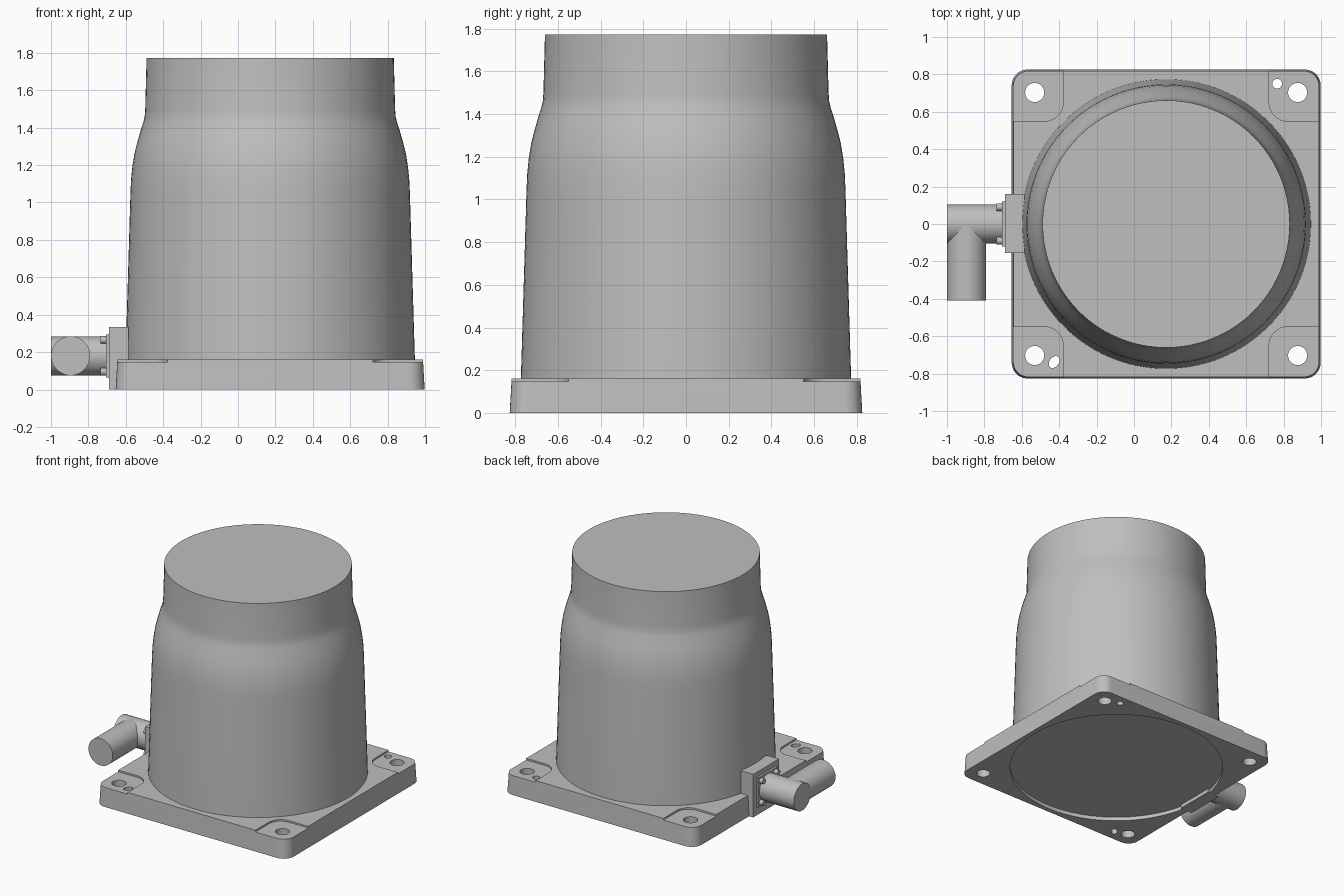
import bpy, bmesh, math
from mathutils import Matrix, Vector

cube = bpy.data.objects.get("Cube")
if cube:
    bpy.data.objects.remove(cube, do_unlink=True)

CX = 0.172          # centre of the base and housing
PIPE_Z = 0.18       # height of the cable connector

grey = bpy.data.materials.new("light grey metal")
grey.use_nodes = True
colour = (0.52, 0.52, 0.52, 1.0)
grey.diffuse_color = colour
grey.node_tree.nodes["Principled BSDF"].inputs["Base Color"].default_value = colour


def finish(name, bm, smooth=True):
    bmesh.ops.recalc_face_normals(bm, faces=bm.faces)
    mesh = bpy.data.meshes.new(name)
    bm.to_mesh(mesh)
    bm.free()
    mesh.materials.append(grey)
    ob = bpy.data.objects.new(name, mesh)
    bpy.context.collection.objects.link(ob)
    if smooth:
        smooth_edges(ob)
    return ob


def smooth_edges(ob):
    bpy.ops.object.select_all(action='DESELECT')
    ob.select_set(True)
    bpy.context.view_layer.objects.active = ob
    bpy.ops.object.shade_smooth_by_angle(angle=math.radians(30))


def loft(name, rings, smooth=True):
    """Capped skin through rings of equal point count."""
    bm = bmesh.new()
    loops = [[bm.verts.new(p) for p in ring] for ring in rings]
    n = len(loops[0])
    for a, b in zip(loops, loops[1:]):
        for i in range(n):
            j = (i + 1) % n
            bm.faces.new((a[i], a[j], b[j], b[i]))
    bm.faces.new(loops[0][::-1])
    bm.faces.new(loops[-1])
    return finish(name, bm, smooth)


def rounded_square(cx, cy, half, radius, z, steps=8):
    pts = []
    for q, (sx, sy) in enumerate([(1, 1), (-1, 1), (-1, -1), (1, -1)]):
        for k in range(steps + 1):
            a = math.pi / 2 * (q + k / steps)
            pts.append((cx + sx * (half - radius) + radius * math.cos(a),
                        cy + sy * (half - radius) + radius * math.sin(a), z))
    return pts


def circle(cx, cy, r, z, n=96):
    return [(cx + r * math.cos(2 * math.pi * i / n),
             cy + r * math.sin(2 * math.pi * i / n), z) for i in range(n)]


def rod(name, start, end, r, n=48):
    """Round bar between two points."""
    start, end = Vector(start), Vector(end)
    d = end - start
    bm = bmesh.new()
    turn = Matrix.Translation((start + end) / 2) @ d.to_track_quat('Z', 'Y').to_matrix().to_4x4()
    bmesh.ops.create_cone(bm, cap_ends=True, segments=n, radius1=r, radius2=r,
                          depth=d.length, matrix=turn)
    return finish(name, bm)


def box(name, lo, hi):
    bm = bmesh.new()
    lo, hi = Vector(lo), Vector(hi)
    bmesh.ops.create_cube(bm, size=1, matrix=Matrix.Translation((lo + hi) / 2)
                          @ Matrix.Diagonal((*(hi - lo), 1)))
    return finish(name, bm, False)


def cut(ob, cutter):
    cutter.hide_render = True
    mod = ob.modifiers.new("cut", 'BOOLEAN')
    mod.operation = 'DIFFERENCE'
    mod.solver = 'EXACT'
    mod.object = cutter
    bpy.context.view_layer.objects.active = ob
    bpy.ops.object.modifier_apply(modifier=mod.name)
    bpy.data.objects.remove(cutter, do_unlink=True)


# Square base with drafted sides
base = loft("base_plate", [rounded_square(CX, 0, 0.826, 0.085, 0.0),
                           rounded_square(CX, 0, 0.817, 0.08, 0.16)], False)

# Sunken corner pads and mounting holes
for sx in (-1, 1):
    for sy in (-1, 1):
        px, py = CX + sx * 0.8, sy * 0.8
        cut(base, loft("pad_cutter", [rounded_square(px, py, 0.25, 0.1, 0.147),
                                      rounded_square(px, py, 0.25, 0.1, 0.3)], False))
        hx, hy = CX + sx * 0.703, sy * 0.703
        cut(base, loft("hole_cutter", [circle(hx, hy, 0.051, z, 32) for z in (-0.1, 0.3)], False))

# Round locating hole and slanted locating slot
cut(base, loft("pin_cutter", [circle(0.765, 0.75, 0.026, z, 24) for z in (-0.1, 0.3)], False))
slot = loft("slot_cutter", [circle(0, 0, 0.025, z, 24) for z in (-0.1, 0.3)], False)
slot.data.transform(Matrix.Translation((-0.427, -0.738, 0)) @ Matrix.Rotation(math.radians(-35), 4, 'Z')
                    @ Matrix.Diagonal((1, 1.4, 1, 1)))
cut(base, slot)

# Shallow round recess underneath
cut(base, loft("recess_cutter", [circle(CX, 0, 0.79, z) for z in (-0.1, 0.03)], False))
smooth_edges(base)

# Housing: tapered body, rounded shoulder and narrower collar
profile = [(0.774, 0.15), (0.747, 1.05), (0.744, 1.12), (0.737, 1.19), (0.726, 1.26),
           (0.711, 1.32), (0.694, 1.38), (0.678, 1.43), (0.671, 1.46), (0.668, 1.50), (0.661, 1.772)]
loft("housing", [circle(CX, 0, r, z) for r, z in profile])

# Connector mounting block and flange on the right side
box("connector_block", (-0.69, -0.155, 0.0), (-0.585, 0.16, 0.335))
box("connector_flange", (-0.705, -0.12, 0.065), (-0.685, 0.12, 0.295))

# Elbow connector: stub out of the block, cable arm towards the front
rod("connector_stub", (-0.69, 0, PIPE_Z), (-1.0, 0, PIPE_Z), 0.104)
rod("connector_arm", (-0.895, 0, PIPE_Z), (-0.895, -0.41, PIPE_Z), 0.1045)

# Flange screws
for i, (sy, sz) in enumerate([(1, 1), (1, -1), (-1, 1), (-1, -1)]):
    y, z = sy * 0.09, PIPE_Z + sz * 0.085
    rod(f"flange_screw_{i + 1}", (-0.70, y, z), (-0.735, y, z), 0.02, 16)
